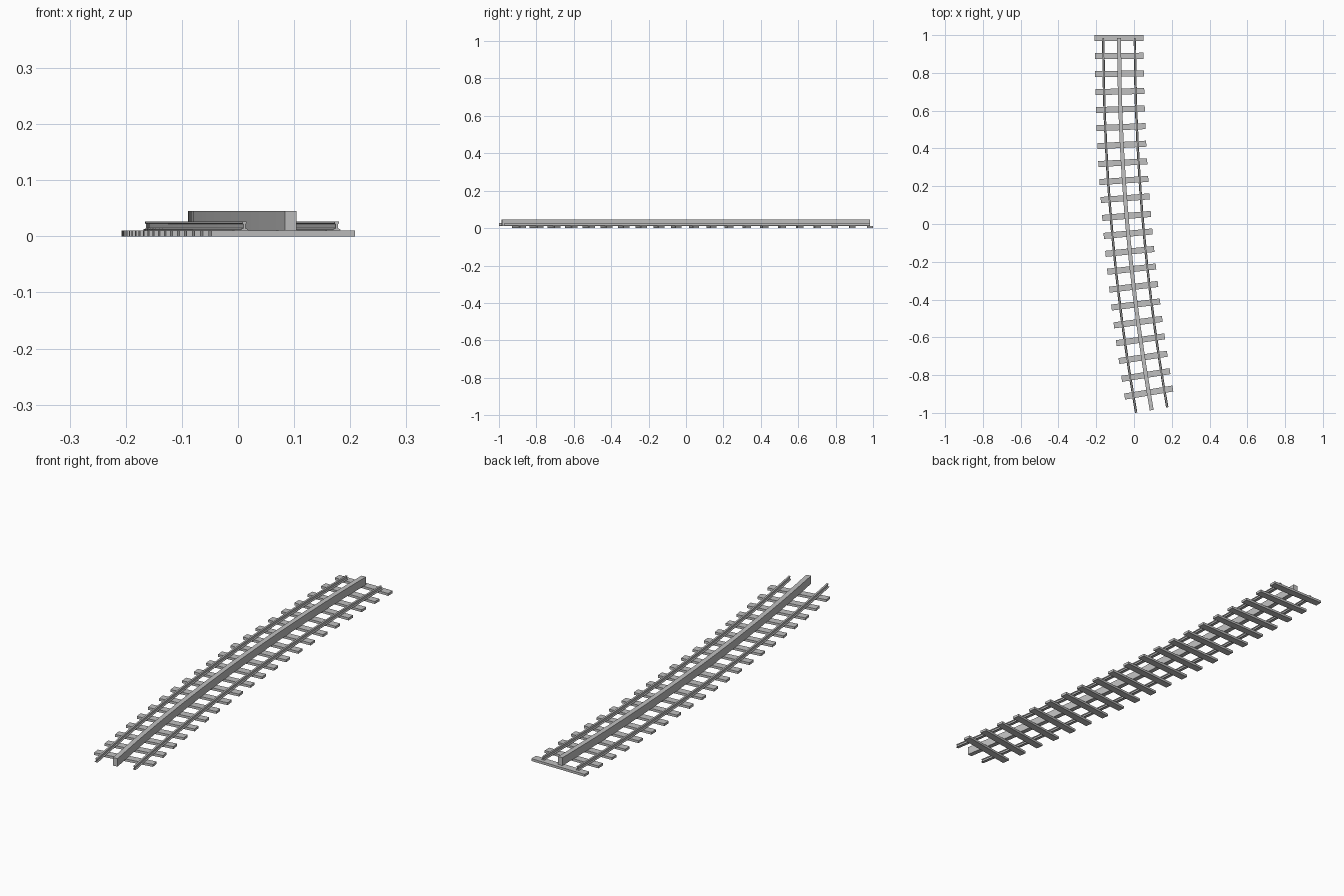
import bpy
import bmesh
from math import radians, sin, cos

cube = bpy.data.objects.get("Cube")
if cube:
    bpy.data.objects.remove(cube, do_unlink=True)

RADIUS = 11.34           # bend radius of the centre line
SWEEP = radians(10)
START_X, START_Y = -0.0785, 0.984
STEPS = 21
GAUGE = 0.0835           # centre line to running rail
TIE_TOP = 0.0105

grey = bpy.data.materials.new("light grey")
grey.use_nodes = True
colour = (0.53, 0.53, 0.53, 1)
grey.diffuse_color = colour
grey.node_tree.nodes["Principled BSDF"].inputs["Base Color"].default_value = colour


def on_track(angle, offset, z):
    """Point at an angle along the bend, offset towards its inside."""
    r = RADIUS - offset
    return (START_X + RADIUS - r * cos(angle), START_Y - r * sin(angle), z)


def finish(name, bm):
    bmesh.ops.recalc_face_normals(bm, faces=bm.faces)
    mesh = bpy.data.meshes.new(name)
    bm.to_mesh(mesh)
    bm.free()
    mesh.materials.append(grey)
    obj = bpy.data.objects.new(name, mesh)
    bpy.context.collection.objects.link(obj)
    return obj


def sweep(name, profile, shift=0):
    """Extrude a closed cross-section along the bend and cap its ends."""
    bm = bmesh.new()
    rings = [[bm.verts.new(on_track(SWEEP * i / STEPS, shift + o, z)) for o, z in profile]
             for i in range(STEPS + 1)]
    n = len(profile)
    for a, b in zip(rings, rings[1:]):
        for k in range(n):
            bm.faces.new((a[k], a[(k + 1) % n], b[(k + 1) % n], b[k]))
    bm.faces.new(rings[0])
    bm.faces.new(rings[-1])
    return finish(name, bm)


# Running rails: foot, web and head section
half = [(0.0065, TIE_TOP), (0.0065, 0.0125), (0.002, 0.0145),
        (0.002, 0.022), (0.004, 0.023), (0.004, 0.0265)]
rail_section = half + [(-o, z) for o, z in reversed(half)]
sweep("right_rail", rail_section, -GAUGE)
sweep("left_rail", rail_section, GAUGE)

# Tall guide beam down the middle
sweep("centre_beam", [(-0.0105, TIE_TOP), (0.0105, TIE_TOP), (0.0105, 0.0455), (-0.0105, 0.0455)])

# Cross ties, turned with the bend
tie_mesh = None
for i in range(STEPS):
    if tie_mesh is None:
        bm = bmesh.new()
        bmesh.ops.create_cube(bm, size=1)
        bmesh.ops.scale(bm, vec=(0.259, 0.032, TIE_TOP), verts=bm.verts)
        tie = finish("tie", bm)
        tie_mesh = tie.data
    else:
        tie = bpy.data.objects.new("tie", tie_mesh)
        bpy.context.collection.objects.link(tie)
    angle = SWEEP * i / STEPS
    tie.location = on_track(angle, 0, TIE_TOP / 2)
    tie.rotation_euler.z = angle
